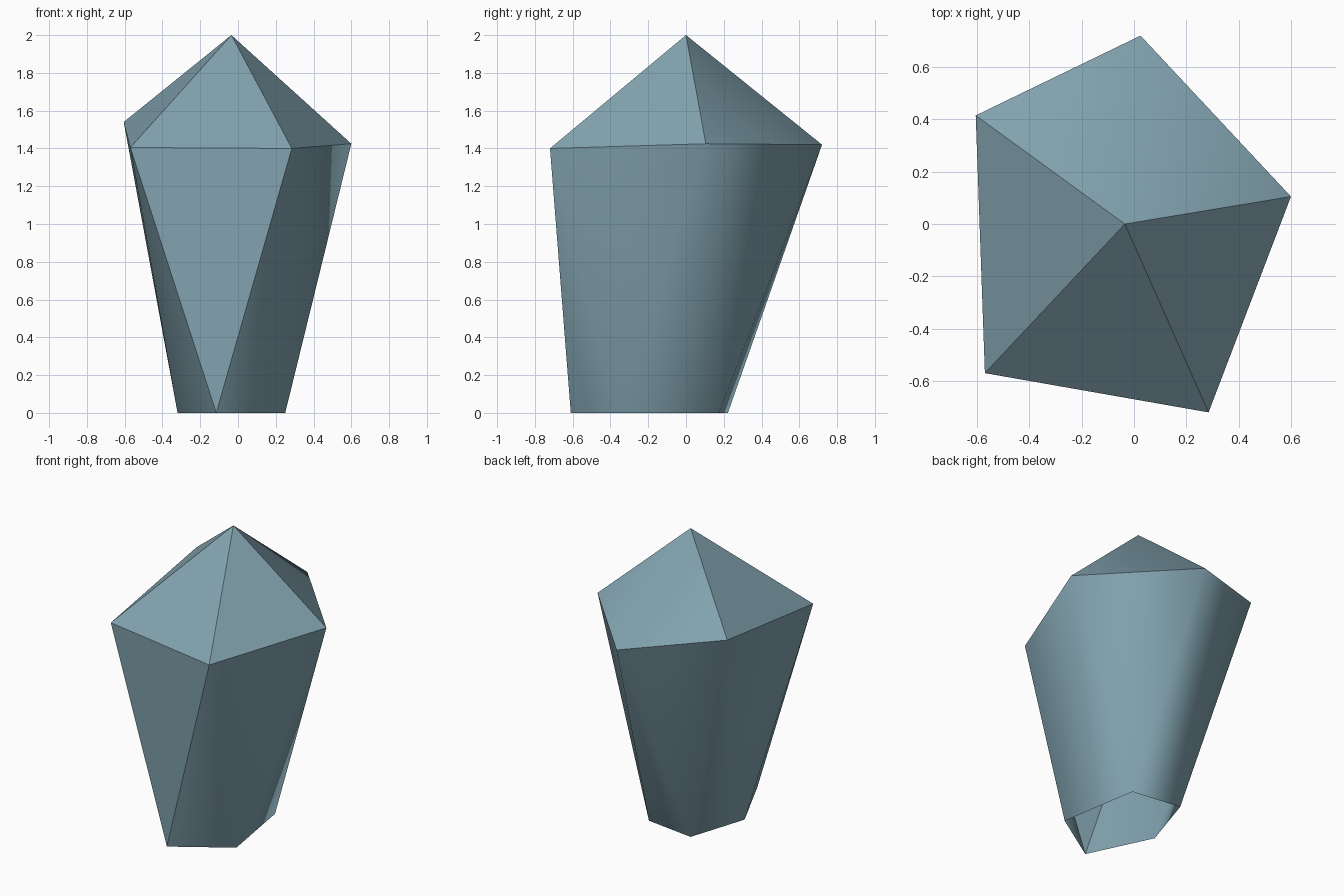
import bpy
import bmesh

if "Cube" in bpy.data.objects:
    bpy.data.objects.remove(bpy.data.objects["Cube"], do_unlink=True)

# Crystal colour
stone = bpy.data.materials.new("slate blue")
stone.use_nodes = True
colour = (0.225, 0.37, 0.435, 1)
stone.diffuse_color = colour
stone.node_tree.nodes["Principled BSDF"].inputs["Base Color"].default_value = colour

# Tip, wide shoulder ring and narrow open foot ring, both counter-clockwise
TIP = (-0.035, 0, 2)
SHOULDER = [(-0.57, -0.57, 1.405), (0.285, -0.72, 1.4), (0.6, 0.105, 1.425),
            (0.025, 0.72, 1.42), (-0.605, 0.415, 1.54)]
FOOT = [(-0.115, -0.61, 0), (0.25, -0.375, 0), (0.16, 0.175, 0),
        (-0.19, 0.222, 0), (-0.32, -0.18, 0)]

bm = bmesh.new()
tip = bm.verts.new(TIP)
shoulder = [bm.verts.new(p) for p in SHOULDER]
foot = [bm.verts.new(p) for p in FOOT]

# Crown facets above, alternating triangles down the sides
for i in range(5):
    j = (i + 1) % 5
    bm.faces.new((tip, shoulder[i], shoulder[j]))
    bm.faces.new((shoulder[i], foot[i], shoulder[j]))
    bm.faces.new((shoulder[j], foot[i], foot[j]))
for face in bm.faces:
    face.smooth = True


def crease(a, b):
    bm.edges.get((a, b)).smooth = False


# Sharp shoulder ring, crown ridges (except the back one) and front facet
for i in range(5):
    crease(shoulder[i], shoulder[(i + 1) % 5])
    if i != 3:
        crease(tip, shoulder[i])
for corner in shoulder[:2]:
    crease(corner, foot[0])

mesh = bpy.data.meshes.new("crystal")
bm.to_mesh(mesh)
bm.free()
mesh.materials.append(stone)
bpy.context.collection.objects.link(bpy.data.objects.new("crystal", mesh))
